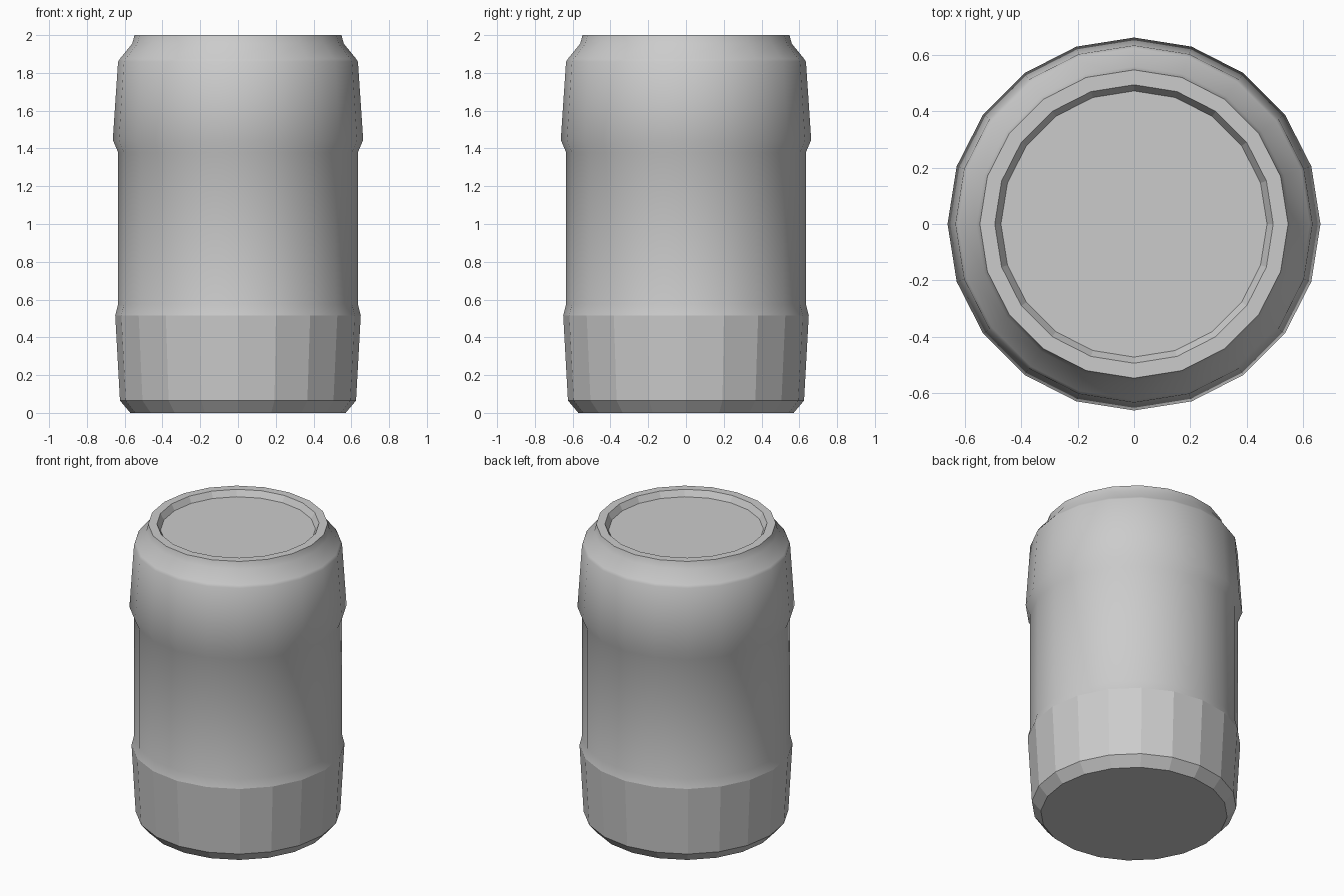
import bpy, bmesh
from math import cos, sin, pi

if "Cube" in bpy.data.objects:
    bpy.data.objects.remove(bpy.data.objects["Cube"])

SIDES = 20
# (radius, height, smooth strip to the next ring, sharp ring)
profile = [
    (0.57, 0.0, False, True),      # base edge
    (0.625, 0.065, False, True),   # lower chamfer
    (0.65, 0.515, True, True),     # faceted lower band
    (0.635, 0.575, True, False),
    (0.635, 1.38, True, False),    # straight middle
    (0.663, 1.445, True, False),   # upper flared band
    (0.635, 1.86, True, False),
    (0.625, 1.875, True, False),   # shoulder
    (0.56, 1.955, True, False),
    (0.548, 2.0, False, True),     # top rim
    (0.495, 2.0, False, True),
    (0.473, 1.96, False, True),    # recessed lid
]

bm = bmesh.new()
rings = [[bm.verts.new((r * cos(2 * pi * i / SIDES), r * sin(2 * pi * i / SIDES), z))
          for i in range(SIDES)] for r, z, _, _ in profile]

# Walls between rings
for k in range(len(rings) - 1):
    a, b = rings[k], rings[k + 1]
    for i in range(SIDES):
        j = (i + 1) % SIDES
        bm.faces.new((a[i], a[j], b[j], b[i])).smooth = profile[k][2]

# Base and lid
bm.faces.new(rings[0][::-1])
bm.faces.new(rings[-1])

# Hard creases
for ring, row in zip(rings, profile):
    if row[3]:
        for i in range(SIDES):
            bm.edges.get((ring[i], ring[(i + 1) % SIDES])).smooth = False

mesh = bpy.data.meshes.new("barrel")
bm.to_mesh(mesh)
bm.free()
bpy.context.collection.objects.link(bpy.data.objects.new("barrel", mesh))
